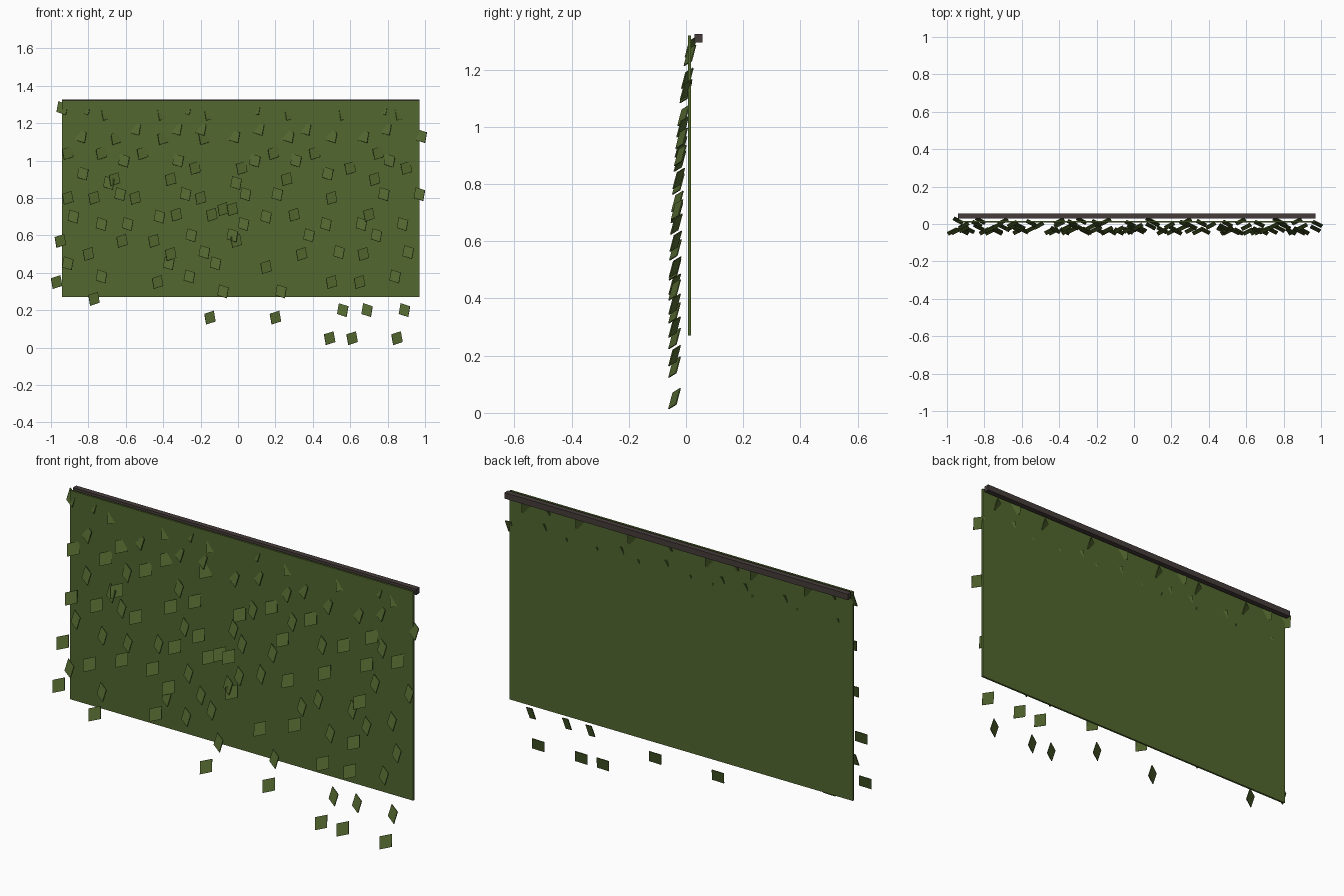
import bpy
import bmesh
from mathutils import Matrix, Vector

cube = bpy.data.objects.get("Cube")
if cube:
    bpy.data.objects.remove(cube, do_unlink=True)


def make_material(name, colour):
    material = bpy.data.materials.new(name)
    material.use_nodes = True
    rgba = (*colour, 1.0)
    material.diffuse_color = rgba
    material.node_tree.nodes["Principled BSDF"].inputs["Base Color"].default_value = rgba
    return material


def finish(name, bm, material):
    mesh = bpy.data.meshes.new(name)
    bmesh.ops.recalc_face_normals(bm, faces=bm.faces)
    bm.to_mesh(mesh)
    bm.free()
    mesh.materials.append(material)
    obj = bpy.data.objects.new(name, mesh)
    bpy.context.scene.collection.objects.link(obj)
    return obj


def add_box(name, low, high, material):
    low, high = Vector(low), Vector(high)
    bm = bmesh.new()
    placement = Matrix.Translation((low + high) / 2) @ Matrix.Diagonal((*(high - low), 1))
    bmesh.ops.create_cube(bm, size=1, matrix=placement)
    return finish(name, bm, material)


def hang_depth(z):
    """Leaves lean forward from the backing as they trail down."""
    return -0.04 + 0.06 * max(0, (z - 0.35) / 0.95) ** 2


def add_leaves(name, rows, mirror, material):
    """Square leaves turned to one side, placed as height: x positions."""
    across = Vector((0.05 * mirror, 0.026, 0.016))
    upward = Vector((-0.01 * mirror, 0.015, 0.057))
    thickness = across.cross(upward).normalized() * 0.004
    turn = Matrix((across, upward, thickness)).transposed().to_4x4()
    bm = bmesh.new()
    for z, positions in rows.items():
        for x in positions:
            place = Matrix.Translation((x, hang_depth(z), z))
            bmesh.ops.create_cube(bm, size=1, matrix=place @ turn)
    return finish(name, bm, material)


leaf_green = make_material("leaf green", (0.085, 0.135, 0.028))
dark_wood = make_material("dark wood", (0.06, 0.045, 0.042))

# Flat foliage backing and the rail it hangs from
add_box("foliage_backing", (-0.94, 0.007, 0.27), (0.97, 0.017, 1.32), leaf_green)
add_box("top_rail", (-0.94, 0.03, 1.295), (0.97, 0.057, 1.325), dark_wood)

# Leaves turned towards the left
left_rows = {
    0.05: (0.49, 0.61, 0.85),
    0.16: (-0.15, 0.2),
    0.26: (-0.77,),
    0.35: (-0.97, -0.43, 0.5, 0.65),
    0.43: (0.15,),
    0.5: (-0.8, -0.36, 0.34, 0.67),
    0.57: (-0.95, -0.62, -0.45, -0.01),
    0.71: (-0.33, -0.14, 0.3, 0.7),
    0.74: (-0.08, -0.03),
    0.8: (-0.91, -0.77, -0.55, -0.2, 0.5),
    0.9: (-0.66, -0.36, 0.26, 0.73),
    0.96: (-0.23, 0.02, 0.6, 0.9),
    1.04: (-0.91, -0.73, -0.51, 0.19, 0.41, 0.75),
    1.12: (-0.65, -0.4, -0.18),
    1.25: (-0.7, -0.4, -0.15, 0.28, 0.57, 0.87),
}
add_leaves("left_turned_leaves", left_rows, 1, leaf_green)

# Leaves turned towards the right
right_rows = {
    0.2: (0.56, 0.69, 0.89),
    0.3: (-0.08, 0.23),
    0.38: (-0.73, -0.26, 0.84),
    0.45: (-0.91, -0.37, -0.12),
    0.51: (-0.18, 0.54, 0.91),
    0.6: (-0.25, -0.03, 0.38, 0.74),
    0.66: (-0.73, -0.59, 0.03, 0.47, 0.66, 0.88),
    0.7: (-0.88, -0.42, 0.15),
    0.82: (-0.63, -0.28, 0.04, 0.21, 0.78, 0.97),
    0.88: (-0.69, -0.01),
    0.93: (-0.83, 0.48),
    1.0: (-0.61, -0.32, 0.09, 0.31, 0.81),
    1.13: (-0.84, -0.02, 0.27, 0.5, 0.67, 0.98),
    1.17: (-0.55, -0.33, -0.2, 0.11, 0.36, 0.79),
    1.28: (-0.94, -0.82, -0.28, 0.09, 0.77),
}
add_leaves("right_turned_leaves", right_rows, -1, leaf_green)
